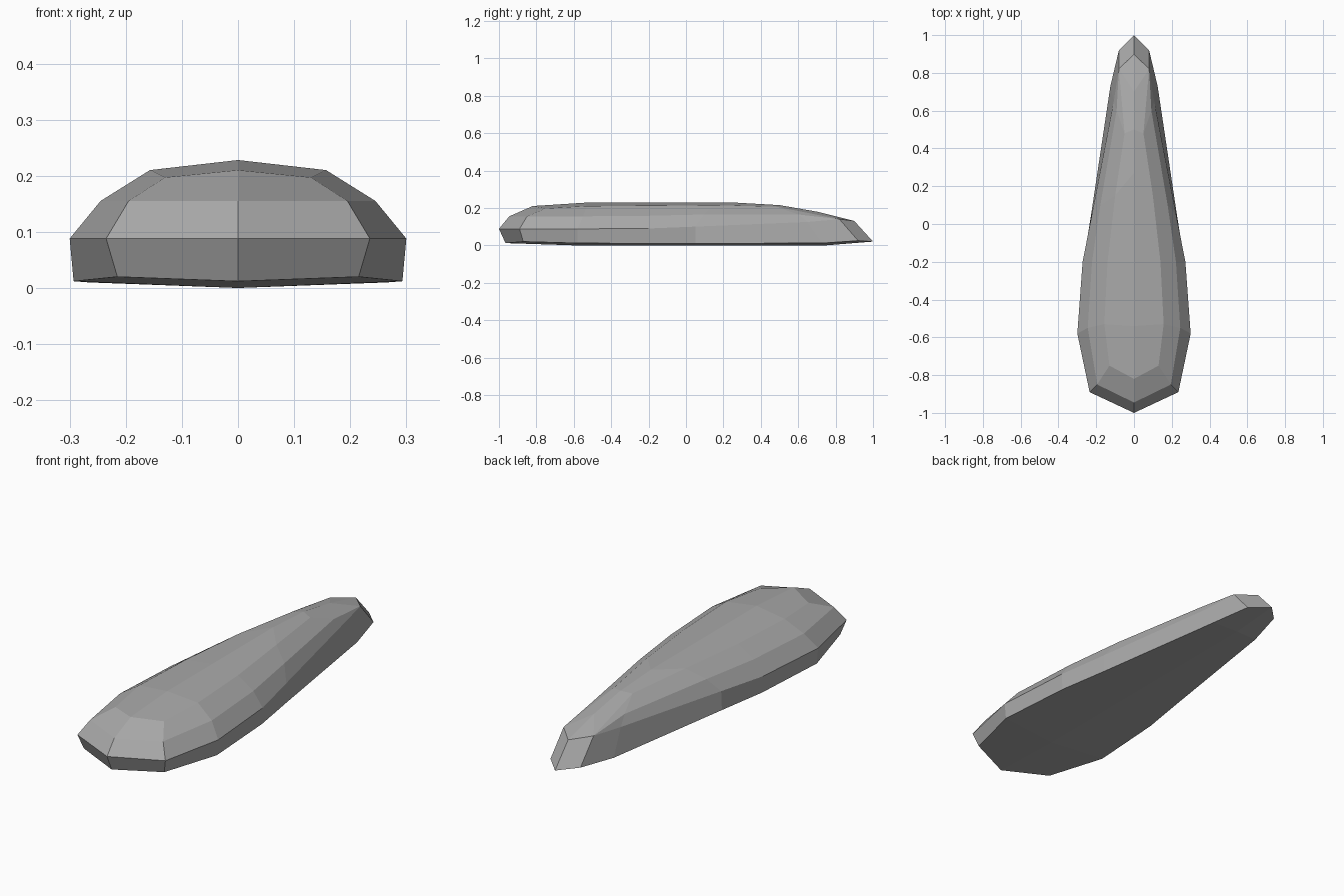
import bpy
import bmesh

default_cube = bpy.data.objects.get("Cube")
if default_cube:
    bpy.data.objects.remove(default_cube, do_unlink=True)


def make_material(name, colour):
    material = bpy.data.materials.new(name)
    material.use_nodes = True
    material.diffuse_color = colour
    material.node_tree.nodes["Principled BSDF"].inputs["Base Color"].default_value = colour
    return material


# Contours of one half, each running from the blunt nose to the thin tail
base_edge = [(0, -.965, .012), (.215, -.87, .02), (.293, -.58, .012), (.267, -.2, .01),
             (.227, .05, .01), (.125, .73, .012), (.08, .92, .025), (0, 1, .02)]
wall_top = [(0, -1, .088), (.235, -.89, .088), (.3, -.58, .088), (.272, -.2, .09),
            (.223, .05, .1), (.107, .65, .125), (.08, .82, .14), (0, .9, .13)]
shoulder = [(0, -.945, .155), (.195, -.85, .155), (.245, -.55, .155), (.222, -.2, .158),
            (.178, .1, .165), (.092, .6, .165), wall_top[-2], wall_top[-1]]
crown = [(0, -.82, .21), (.13, -.75, .197), (.157, -.53, .21), (.14, -.2, .212),
         (.1, .15, .215), (.05, .48, .207), wall_top[-2], wall_top[-1]]

# Centre lines closing the top and the underside
ridge = [crown[0], crown[0], (0, -.54, .228), (0, -.2, .228),
         (0, .27, .228), (0, .5, .215), (0, .7, .18), crown[-1]]
keel = [base_edge[0], base_edge[0], (0, -.6, 0), (0, -.2, 0),
        (0, .05, 0), (0, .75, 0), base_edge[-1], base_edge[-1]]


def loft_half(bm, contours):
    """Bridge neighbouring contours; shared points collapse to triangles."""
    points = {}

    def vert(co):
        if co not in points:
            points[co] = bm.verts.new(co)
        return points[co]

    for lower, upper in zip(contours, contours[1:]):
        for i in range(len(lower) - 1):
            corners = (lower[i], lower[i + 1], upper[i + 1], upper[i])
            unique = list(dict.fromkeys(corners))
            if len(unique) > 2:
                bm.faces.new([vert(co) for co in unique])


# Faceted teardrop body
bm = bmesh.new()
loft_half(bm, [keel, base_edge, wall_top, shoulder, crown, ridge])

# Mirror the half and weld it along the centre plane
geometry = bm.verts[:] + bm.edges[:] + bm.faces[:]
bmesh.ops.mirror(bm, geom=geometry, axis='X', merge_dist=0.0005)
bmesh.ops.remove_doubles(bm, verts=bm.verts[:], dist=0.0005)
bmesh.ops.recalc_face_normals(bm, faces=bm.faces[:])

mesh = bpy.data.meshes.new("teardrop_body")
bm.to_mesh(mesh)
bm.free()
mesh.materials.append(make_material("stone grey", (.4, .4, .4, 1)))
body = bpy.data.objects.new("teardrop_body", mesh)
bpy.context.collection.objects.link(body)
